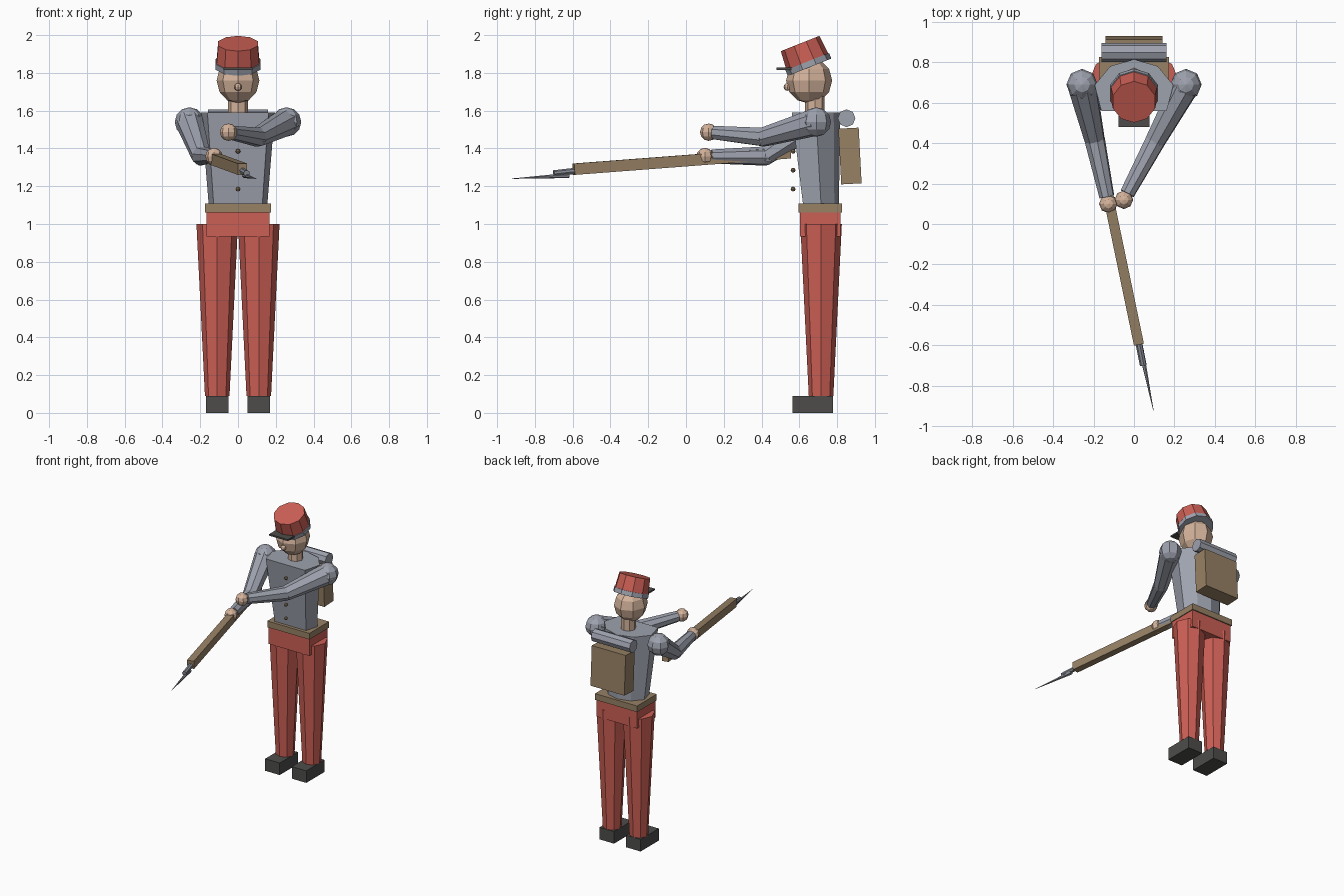
import bpy
import bmesh
from math import radians
from mathutils import Vector, Matrix

cube = bpy.data.objects.get("Cube")
if cube:
    bpy.data.objects.remove(cube, do_unlink=True)


def material(name, rgb):
    m = bpy.data.materials.new(name)
    m.use_nodes = True
    m.diffuse_color = (*rgb, 1)
    m.node_tree.nodes["Principled BSDF"].inputs["Base Color"].default_value = (*rgb, 1)
    return m


RED = material("red cloth", (0.60, 0.115, 0.09))
GREY = material("grey cloth", (0.34, 0.36, 0.42))
SKIN = material("skin", (0.66, 0.45, 0.33))
BROWN = material("brown leather and wood", (0.31, 0.22, 0.13))
DARK = material("dark leather", (0.075, 0.073, 0.07))
STEEL = material("steel", (0.25, 0.26, 0.30))


def finish(name, bm, mat):
    bmesh.ops.recalc_face_normals(bm, faces=bm.faces)
    mesh = bpy.data.meshes.new(name)
    bm.to_mesh(mesh)
    bm.free()
    mesh.materials.append(mat)
    obj = bpy.data.objects.new(name, mesh)
    bpy.context.collection.objects.link(obj)
    return obj


def box(name, center, size, mat, rot=None):
    bm = bmesh.new()
    m = Matrix.Translation(center) @ (rot or Matrix()) @ Matrix.Diagonal((*size, 1))
    bmesh.ops.create_cube(bm, size=1, matrix=m)
    return finish(name, bm, mat)


def taper(name, a, b, ra, rb, mat, sides=8):
    """Faceted cone or cylinder running from a to b."""
    a, b = Vector(a), Vector(b)
    turn = Vector((0, 0, 1)).rotation_difference(b - a).to_matrix().to_4x4()
    bm = bmesh.new()
    bmesh.ops.create_cone(bm, cap_ends=True, segments=sides, radius1=ra, radius2=rb,
                          depth=(b - a).length,
                          matrix=Matrix.Translation((a + b) / 2) @ turn)
    return finish(name, bm, mat)


def ball(name, center, radii, mat, sides=8, rings=6):
    bm = bmesh.new()
    m = Matrix.Translation(center) @ Matrix.Diagonal((*radii, 1))
    bmesh.ops.create_uvsphere(bm, u_segments=sides, v_segments=rings, radius=1, matrix=m)
    return finish(name, bm, mat)


# Shoes and trouser legs
for side, s in (("left", 1), ("right", -1)):
    box(side + "_shoe", (s * 0.11, 0.672, 0.045), (0.12, 0.215, 0.09), DARK)
    taper(side + "_leg", (s * 0.11, 0.715, 0.09), (s * 0.11, 0.715, 1.0), 0.065, 0.11, RED)

# Hips and belt
box("hips", (0, 0.711, 1.0), (0.336, 0.216, 0.13), RED)
box("belt", (0, 0.711, 1.085), (0.348, 0.232, 0.046), BROWN)

# Jacket: flat chest, rounded back, widening to the shoulders
half = [(0.83, 0), (1, 0.5), (0.6, 0.87), (0, 1)]
outline = half + [(-x, t) for x, t in reversed(half[:-1])]
bm = bmesh.new()
rings = []
for z, w, front, back in ((1.1, 0.155, 0.62, 0.81), (1.59, 0.195, 0.56, 0.815)):
    rings.append([bm.verts.new((x * w, front + t * (back - front), z)) for x, t in outline])
    bm.faces.new(rings[-1])
low, top = rings
for i in range(len(low)):
    j = (i + 1) % len(low)
    bm.faces.new((low[i], low[j], top[j], top[i]))
finish("jacket", bm, GREY)

# Buttons
for i in range(4):
    ball(f"button_{i + 1}", (0, 0.567, 1.185 + i * 0.1), (0.013,) * 3, BROWN, 8, 4)

# Neck, head and nose
taper("neck", (0, 0.682, 1.57), (0, 0.682, 1.68), 0.052, 0.052, SKIN)
ball("head", (0, 0.652, 1.76), (0.113, 0.122, 0.122), SKIN)
ball("nose", (0, 0.537, 1.725), (0.02, 0.02, 0.02), SKIN)

# Cap, tipped forward
base = Vector((0, 0.654, 1.83))
up = Vector((0, -0.37, 0.93))
taper("cap_band", base, base + up * 0.032, 0.124, 0.124, GREY, 10)
taper("cap_crown", base + up * 0.03, base + up * 0.135, 0.119, 0.11, RED, 10)
box("cap_visor", (0, 0.53, 1.822), (0.155, 0.1, 0.012), DARK)

# Arms: shoulder, elbow and wrist positions
arms = {
    "left": ((0.257, 0.69, 1.54), (0.105, 0.41, 1.46), (-0.05, 0.12, 1.486)),
    "right": ((-0.257, 0.69, 1.54), (-0.195, 0.42, 1.36), (-0.127, 0.1, 1.357)),
}
for side, points in arms.items():
    shoulder, elbow, hand = map(Vector, points)
    cuff = hand + (elbow - hand).normalized() * 0.035
    ball(side + "_shoulder", shoulder, (0.078,) * 3, GREY)
    taper(side + "_upper_arm", shoulder, elbow, 0.074, 0.052, GREY)
    ball(side + "_elbow", elbow, (0.051,) * 3, GREY)
    taper(side + "_forearm", elbow, cuff, 0.052, 0.038, GREY)
    ball(side + "_hand", hand, (0.046,) * 3, SKIN)

# Rifle stock, barrel and bayonet
butt, muzzle = Vector((-0.214, 0.55, 1.377)), Vector((0.024, -0.595, 1.29))
aim = muzzle - butt
rot = aim.to_track_quat('Y', 'Z').to_matrix().to_4x4()
box("rifle_stock", (butt + muzzle) / 2, (0.05, aim.length, 0.06), BROWN, rot)
taper("rifle_barrel", (0.02, -0.57, 1.283), (0.046, -0.70, 1.268), 0.017, 0.017, STEEL)
taper("bayonet", (0.034, -0.62, 1.257), (0.096, -0.922, 1.24), 0.014, 0.001, STEEL, 6)

# Backpack and bedroll
box("backpack", (0, 0.868, 1.36), (0.28, 0.108, 0.295), BROWN, Matrix.Rotation(radians(3), 4, 'X'))
taper("bedroll", (-0.16, 0.85, 1.56), (0.16, 0.85, 1.56), 0.047, 0.047, GREY)
